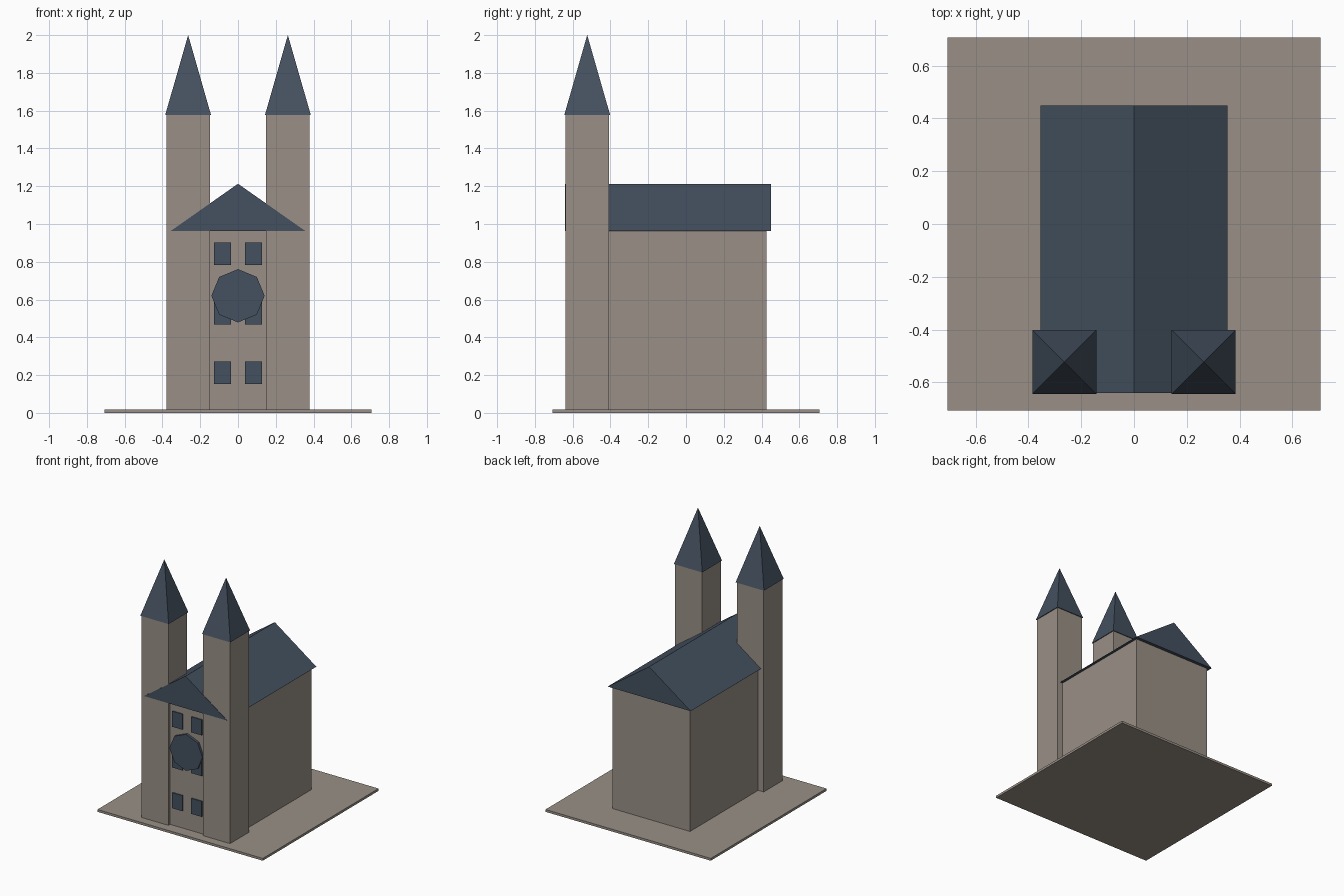
import bpy, bmesh, math
from mathutils import Matrix

cube = bpy.data.objects.get("Cube")
if cube:
    bpy.data.objects.remove(cube, do_unlink=True)


def material(name, rgb):
    m = bpy.data.materials.new(name)
    m.use_nodes = True
    m.diffuse_color = (*rgb, 1)
    m.node_tree.nodes["Principled BSDF"].inputs["Base Color"].default_value = (*rgb, 1)
    return m


stone = material("warm_grey_stone", (0.32, 0.28, 0.24))
slate = material("blue_slate", (0.058, 0.082, 0.115))


def finish(name, bm, mat):
    bmesh.ops.recalc_face_normals(bm, faces=bm.faces)
    mesh = bpy.data.meshes.new(name)
    bm.to_mesh(mesh)
    bm.free()
    mesh.materials.append(mat)
    ob = bpy.data.objects.new(name, mesh)
    bpy.context.collection.objects.link(ob)
    return ob


def box(name, x, y, z, mat):
    """Box from (min, max) pairs on each axis."""
    bm = bmesh.new()
    size = [b - a for a, b in (x, y, z)]
    mid = [(a + b) / 2 for a, b in (x, y, z)]
    bmesh.ops.create_cube(bm, size=1, matrix=Matrix.Translation(mid) @ Matrix.Diagonal((*size, 1)))
    return finish(name, bm, mat)


def prism(name, profile, y0, y1, mat):
    """Extrude an (x, z) profile from y0 to y1."""
    bm = bmesh.new()
    face = bm.faces.new([bm.verts.new((x, y0, z)) for x, z in profile])
    out = bmesh.ops.extrude_face_region(bm, geom=[face])
    moved = [v for v in out["geom"] if isinstance(v, bmesh.types.BMVert)]
    bmesh.ops.translate(bm, verts=moved, vec=(0, y1 - y0, 0))
    return finish(name, bm, mat)


def pyramid(name, x, y, z0, z1, half, mat):
    bm = bmesh.new()
    place = Matrix.Translation((x, y, (z0 + z1) / 2)) @ Matrix.Rotation(math.pi / 4, 4, "Z")
    bmesh.ops.create_cone(bm, cap_ends=True, segments=4, radius1=half * math.sqrt(2),
                          radius2=0, depth=z1 - z0, matrix=place)
    bmesh.ops.remove_doubles(bm, verts=bm.verts, dist=0.0001)
    return finish(name, bm, mat)


# Ground slab, nave and gabled roof
box("ground_slab", (-0.707, 0.707), (-0.707, 0.707), (0, 0.018), stone)
box("nave", (-0.332, 0.332), (-0.617, 0.425), (0.015, 0.966), stone)
prism("nave_roof", [(-0.355, 0.964), (0.355, 0.964), (0, 1.213)], -0.641, 0.45, slate)

# Twin towers with spires, and the window columns between them
TX, TY, HALF = 0.264, -0.523, 0.115
for side, s in (("left", 1), ("right", -1)):
    box(f"{side}_tower", (s * TX - HALF, s * TX + HALF), (TY - HALF, TY + HALF), (0.015, 1.58), stone)
    pyramid(f"{side}_spire", s * TX, TY, 1.578, 2.0, 0.121, slate)
    for row in range(3):
        z = 0.152 + 0.315 * row
        cx = s * 0.082
        box(f"{side}_window_{row + 1}", (cx - 0.045, cx + 0.045), (-0.625, -0.616), (z, z + 0.12), slate)

# Eight-sided round window
ring = [(0.141 * math.sin(i * math.pi / 4), 0.62 + 0.141 * math.cos(i * math.pi / 4)) for i in range(8)]
prism("rose_window", ring, -0.636, -0.612, slate)
